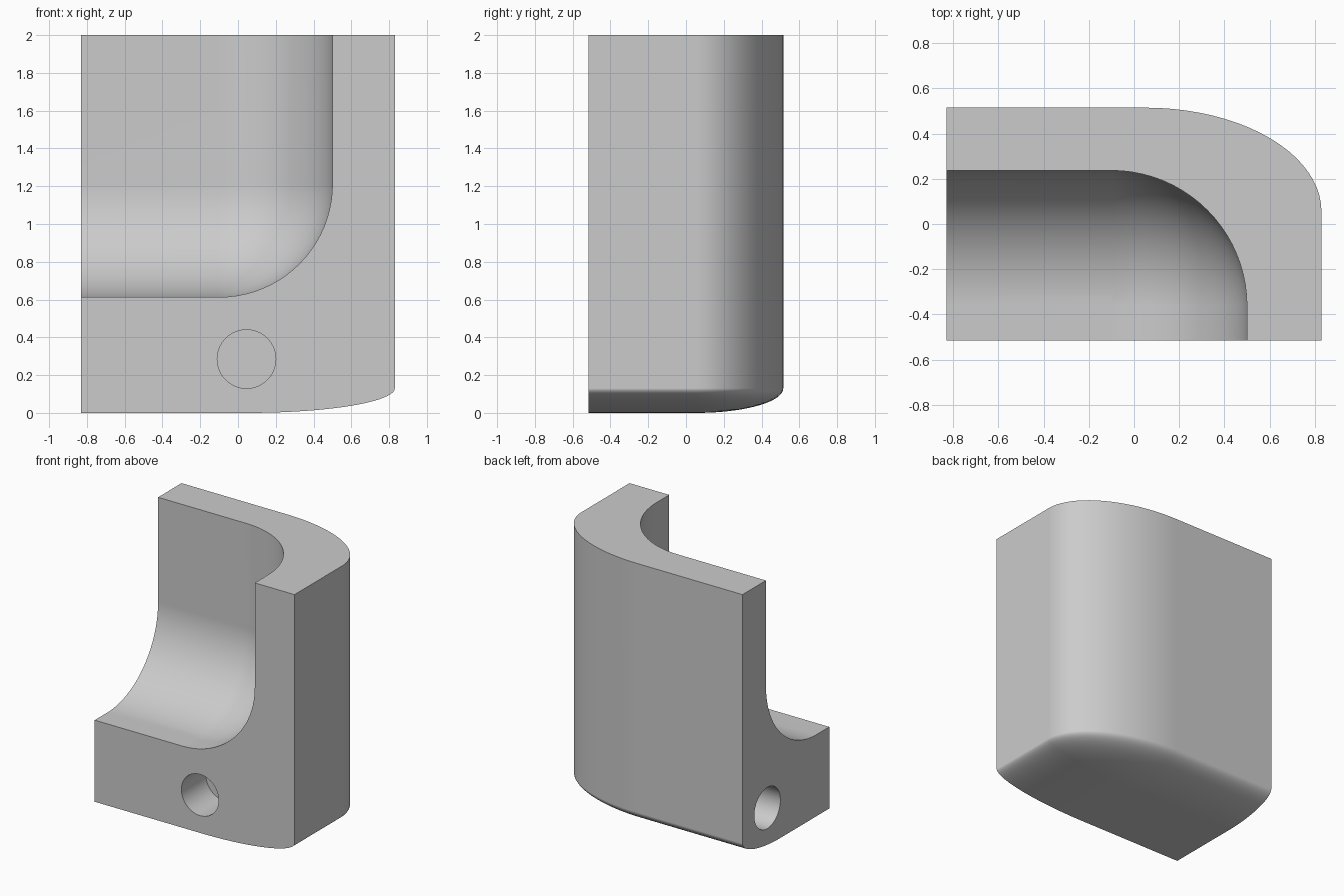
import bpy, bmesh, math
from itertools import product
from mathutils import Vector, Matrix

default = bpy.data.objects.get("Cube")
if default:
    bpy.data.objects.remove(default, do_unlink=True)

W, D, H = 0.83, 0.515, 2.0      # half width, half depth, height
HOLE_R, HOLE_DEPTH, HOLE_Z = 0.155, 0.29, 0.285
STEPS = 20                      # facets per quarter round


def make_object(name, bm):
    bmesh.ops.recalc_face_normals(bm, faces=bm.faces)
    mesh = bpy.data.meshes.new(name)
    bm.to_mesh(mesh)
    bm.free()
    obj = bpy.data.objects.new(name, mesh)
    bpy.context.collection.objects.link(obj)
    return obj


def rounded_corner_solid(name, corner, radii, far):
    """Box from corner to far whose three edges at the corner are rounded."""
    sign = Vector((1, 1, -1))
    centre = [c - s * r for c, s, r in zip(corner, sign, radii)]
    points = set()
    for i, j in product(range(STEPS + 1), repeat=2):
        a, b = (math.pi / 2 * k / STEPS for k in (i, j))
        unit = (math.cos(a) * math.cos(b), math.sin(a) * math.cos(b), math.sin(b))
        on_plane = [u < 1e-6 for u in unit]
        # Points on a boundary plane are also swept to the far side
        for sweep in product((False, True), repeat=3):
            if any(s and not p for s, p in zip(sweep, on_plane)):
                continue
            points.add(tuple(round(far[k] if sweep[k] else
                                   centre[k] + sign[k] * radii[k] * unit[k], 6)
                             for k in range(3)))
    points.add(tuple(far))
    for k in range(3):          # square ends of the three straight edges
        p = list(far)
        p[k] = corner[k]
        points.add(tuple(p))
    bm = bmesh.new()
    for p in points:
        bm.verts.new(p)
    hull = bmesh.ops.convex_hull(bm, input=bm.verts[:])
    loose = [v for v in bm.verts if not v.link_faces]
    bmesh.ops.delete(bm, geom=loose, context='VERTS')
    bmesh.ops.dissolve_limit(bm, angle_limit=math.radians(0.1),
                             verts=bm.verts[:], edges=bm.edges[:])
    return make_object(name, bm)


def hole_cutter(name, location, axis):
    bm = bmesh.new()
    turn = Vector((0, 0, 1)).rotation_difference(Vector(axis)).to_matrix().to_4x4()
    bmesh.ops.create_cone(bm, cap_ends=True, segments=64, radius1=HOLE_R,
                          radius2=HOLE_R, depth=2 * HOLE_DEPTH,
                          matrix=Matrix.Translation(location) @ turn)
    return make_object(name, bm)


# Outer block with a soft back corner and underside
block = rounded_corner_solid("corner_block", (W, D, 0), (0.78, 0.46, 0.13), (-W, -D, H))

# Scooped recess and two blind holes
cutters = [
    rounded_corner_solid("recess_cutter", (0.5, 0.237, 0.613), (0.6, 0.6, 0.6),
                         (-1.2, -1.0, 2.4)),
    hole_cutter("front_hole_cutter", (0.045, -D, HOLE_Z), (0, 1, 0)),
    hole_cutter("end_hole_cutter", (-W, 0.22, HOLE_Z), (1, 0, 0)),
]
bpy.ops.object.select_all(action='DESELECT')
bpy.context.view_layer.objects.active = block
block.select_set(True)
for cutter in cutters:
    cutter.hide_render = True
    mod = block.modifiers.new("cut", 'BOOLEAN')
    mod.operation = 'DIFFERENCE'
    mod.solver = 'EXACT'
    mod.object = cutter
    bpy.ops.object.modifier_apply(modifier=mod.name)
    bpy.data.objects.remove(cutter, do_unlink=True)

# Plain grey finish
grey = bpy.data.materials.new("plain_grey")
grey.use_nodes = True
grey.diffuse_color = (0.6, 0.6, 0.6, 1)
grey.node_tree.nodes["Principled BSDF"].inputs["Base Color"].default_value = grey.diffuse_color
block.data.materials.clear()
block.data.materials.append(grey)

# Smooth rounds with crisp edges
bpy.ops.object.shade_smooth_by_angle(angle=math.radians(30))
weighted = block.modifiers.new("even_shading", 'WEIGHTED_NORMAL')
weighted.keep_sharp = True
